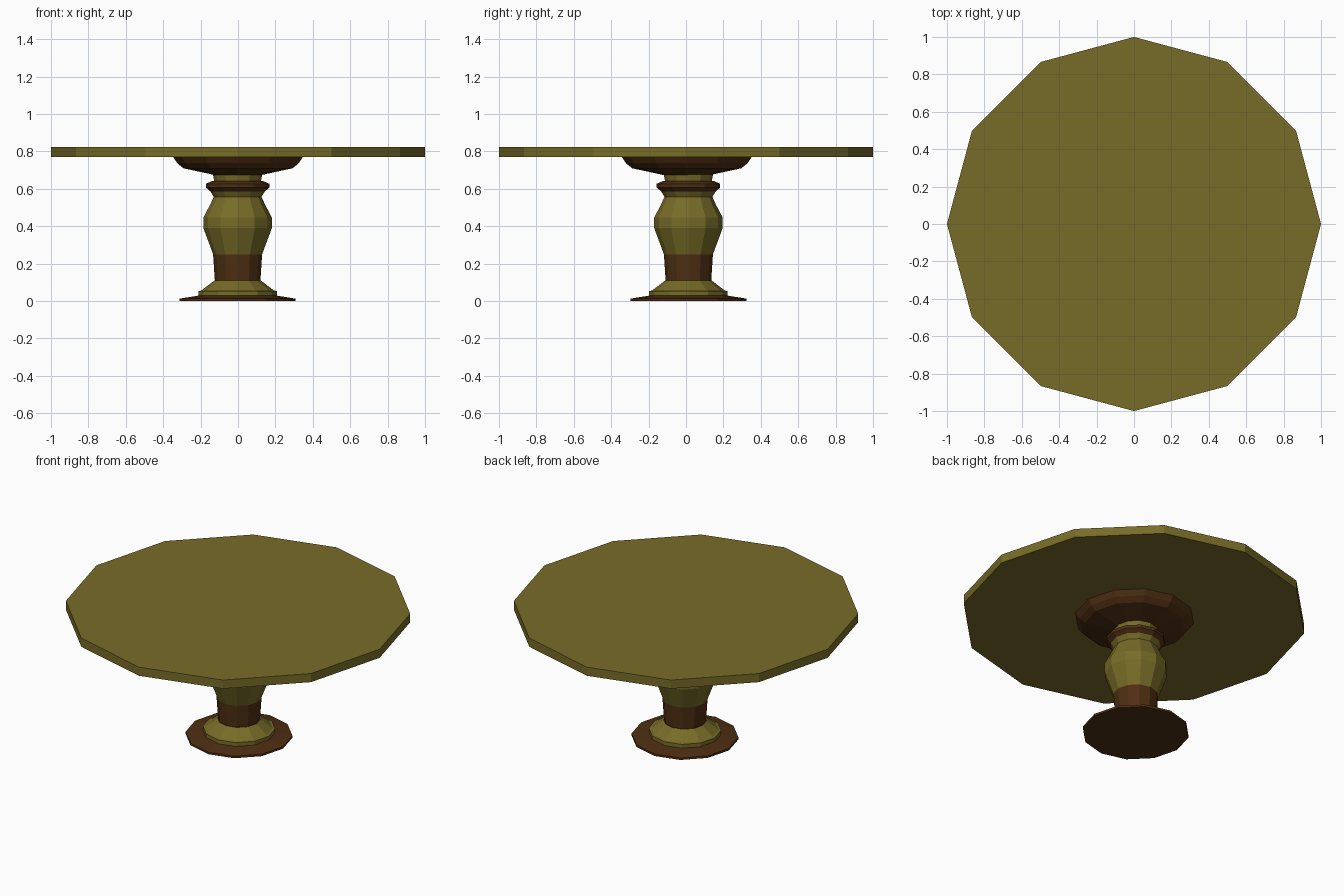
import bpy, bmesh, math

if "Cube" in bpy.data.objects:
    bpy.data.objects.remove(bpy.data.objects["Cube"])

SIDES = 12


def material(name, colour):
    m = bpy.data.materials.new(name)
    m.diffuse_color = (*colour, 1)
    m.use_nodes = True
    m.node_tree.nodes["Principled BSDF"].inputs["Base Color"].default_value = m.diffuse_color
    return m


olive = material("olive wood", (0.186, 0.150, 0.021))
brown = material("dark brown wood", (0.077, 0.028, 0.006))


def lathe(name, profile, mat, centre=(0, 0), cap_bottom=False, cap_top=False):
    """Flat-faced turned part from a bottom-to-top (radius, z) profile."""
    bm = bmesh.new()
    rings = []
    for r, z in profile:
        rings.append([bm.verts.new((centre[0] + r * math.cos(math.tau * i / SIDES),
                                    centre[1] + r * math.sin(math.tau * i / SIDES), z))
                      for i in range(SIDES)])
    for a, b in zip(rings, rings[1:]):
        for i in range(SIDES):
            j = (i + 1) % SIDES
            bm.faces.new((a[i], a[j], b[j], b[i]))
    if cap_bottom:
        bm.faces.new(rings[0][::-1])
    if cap_top:
        bm.faces.new(rings[-1])
    me = bpy.data.meshes.new(name)
    bm.to_mesh(me)
    bm.free()
    me.materials.append(mat)
    ob = bpy.data.objects.new(name, me)
    bpy.context.collection.objects.link(ob)
    return ob


# Round top
lathe("table_top", [(1, 0.77), (1, 0.825)], olive, cap_bottom=True, cap_top=True)

# Pedestal, turned about an axis slightly behind the centre
axis = (-0.002, 0.013)
lathe("foot_plate", [(0.31, 0.0), (0.31, 0.013), (0.21, 0.029)], brown, axis, cap_bottom=True)
lathe("foot_moulding", [(0.21, 0.029), (0.21, 0.053), (0.195, 0.056), (0.124, 0.11)], olive, axis)
lathe("lower_column", [(0.122, 0.11), (0.131, 0.25)], brown, axis)
lathe("vase_body", [(0.131, 0.25), (0.183, 0.39), (0.183, 0.447), (0.147, 0.515),
                    (0.128, 0.557), (0.146, 0.587)], olive, axis)
lathe("collar_ring", [(0.146, 0.587), (0.17, 0.607), (0.17, 0.627), (0.135, 0.642)], brown, axis)
lathe("neck", [(0.125, 0.642), (0.132, 0.678)], olive, axis)
# Flared support under the top
lathe("support_bell", [(0.125, 0.674), (0.292, 0.71), (0.325, 0.737), (0.348, 0.772)],
      brown, (0, 0.004), cap_bottom=True)
